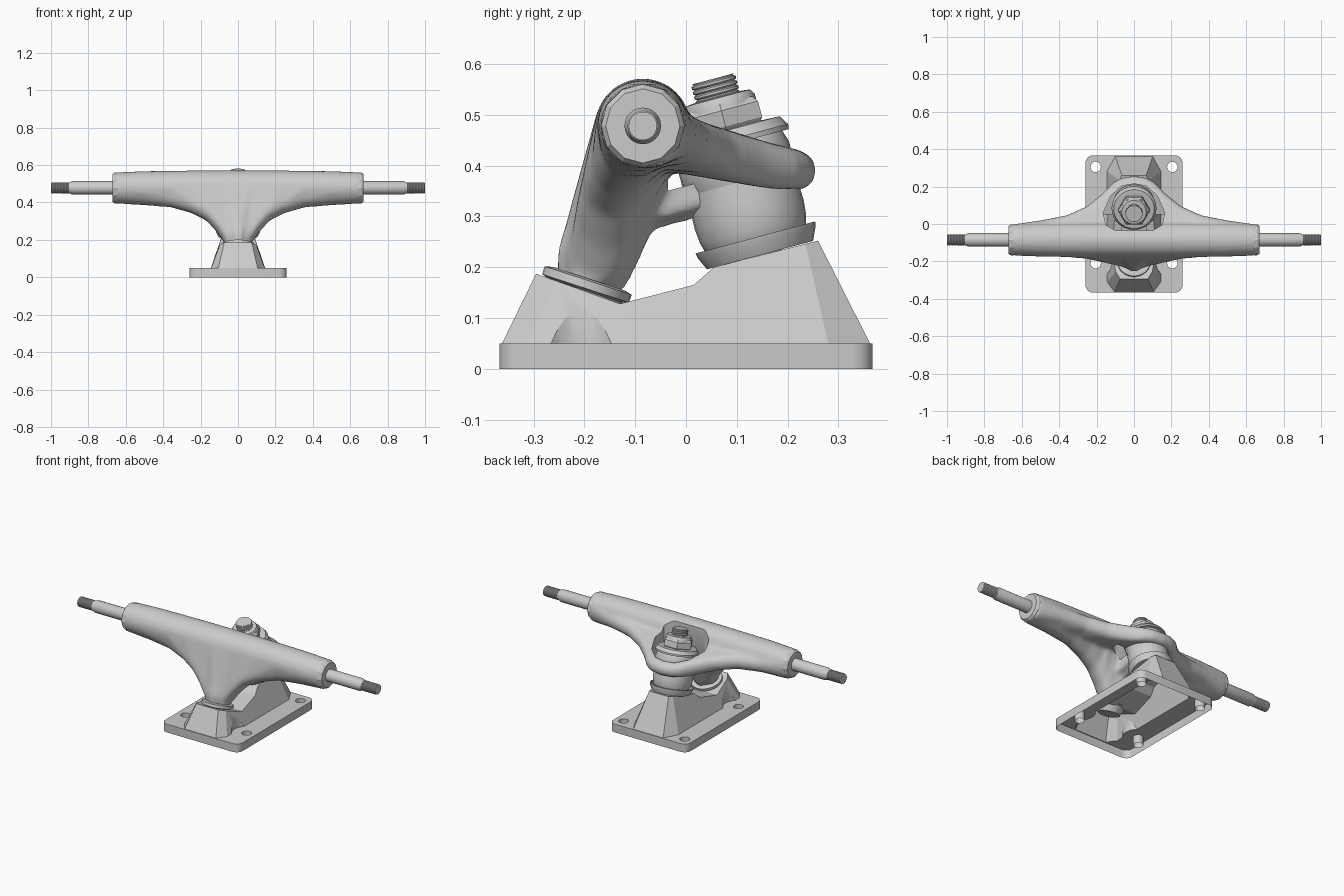
import bpy, bmesh
from math import sin, cos, pi, radians
from mathutils import Vector

if "Cube" in bpy.data.objects:
    bpy.data.objects.remove(bpy.data.objects["Cube"])


def make(name, bm, recalc=True):
    if recalc:
        bmesh.ops.recalc_face_normals(bm, faces=bm.faces)
    me = bpy.data.meshes.new(name)
    bm.to_mesh(me)
    bm.free()
    ob = bpy.data.objects.new(name, me)
    bpy.context.collection.objects.link(ob)
    return ob


def shade(ob, angle=35):
    bpy.ops.object.select_all(action='DESELECT')
    ob.select_set(True)
    bpy.context.view_layer.objects.active = ob
    bpy.ops.object.shade_smooth_by_angle(angle=radians(angle))


def bake(ob):
    bpy.context.view_layer.update()
    dg = bpy.context.evaluated_depsgraph_get()
    me = bpy.data.meshes.new_from_object(ob.evaluated_get(dg))
    ob.modifiers.clear()
    ob.data = me


def cut(ob, cutter):
    cutter.hide_render = True
    m = ob.modifiers.new("cut", 'BOOLEAN')
    m.operation, m.object, m.solver = 'DIFFERENCE', cutter, 'EXACT'
    bake(ob)
    bpy.data.objects.remove(cutter)


def loft(bm, rings):
    vs = [[bm.verts.new(p) for p in r] for r in rings]
    n = len(vs[0])
    for a, b in zip(vs, vs[1:]):
        for i in range(n):
            j = (i + 1) % n
            bm.faces.new((a[i], a[j], b[j], b[i]))
    bm.faces.new(vs[0])
    bm.faces.new(vs[-1])


def lathe(name, profile, origin, axis, segs=28, angle=35):
    """Turn (radius, distance) pairs around an axis."""
    q = Vector((0, 0, 1)).rotation_difference(Vector(axis))
    bm = bmesh.new()
    loft(bm, [[Vector(origin) + q @ Vector((r * cos(2 * pi * i / segs), r * sin(2 * pi * i / segs), t))
               for i in range(segs)] for r, t in profile])
    ob = make(name, bm)
    shade(ob, angle)
    return ob


def thread(r, t0, t1, n):
    s = (t1 - t0) / n
    out = []
    for i in range(n):
        out += [(r, t0 + i * s), (r, t0 + (i + .45) * s), (r * .9, t0 + (i + .7) * s)]
    return out + [(r * .93, t1)]


# ---- baseplate: pedestal body (y base, w base, y top, w top, z top)
stations = [(-.362, .105, -.295, .073, .187), (-.31, .143, -.255, .098, .173),
            (-.13, .145, -.13, .118, .128), (.015, .145, .015, .105, .165),
            (.055, .145, .055, .093, .2), (.28, .145, .235, .078, .246),
            (.362, .10, .26, .065, .252)]
bm = bmesh.new()
loft(bm, [[(-wb, yb, .05), (-wt, yt, zt), (wt, yt, zt), (wb, yb, .05)]
          for yb, wb, yt, wt, zt in stations])
base = make("baseplate", bm)

# bolt clearance scoops
bm = bmesh.new()
for sx in (-1, 1):
    loft(bm, [[(sx * .205 + .085 * cos(i * pi / 16), -.207 + .085 * sin(i * pi / 16), z)
               for i in range(32)] for z in (-.1, .4)])
cut(base, make("scoop_cutter", bm))

# flange with bolt holes, open underneath
bm = bmesh.new()
bm.from_mesh(base.data)
bmesh.ops.delete(bm, geom=[f for f in bm.faces if all(abs(v.co.z - .05) < 1e-4 for v in f.verts)],
                 context='FACES')
rim = [e for e in bm.edges if len(e.link_faces) == 1]


def loop(points):
    vs = [bm.verts.new((x, y, .05)) for x, y in points]
    return [bm.edges.new((vs[i - 1], vs[i])) for i in range(len(vs))]


walls = loop([(sx * .22 + .04 * cos(a0 + k * pi / 8), sy * .327 + .04 * sin(a0 + k * pi / 8))
              for sx, sy, a0 in ((1, 1, 0), (-1, 1, pi / 2), (-1, -1, pi), (1, -1, 1.5 * pi))
              for k in range(5)])
for hx in (-.205, .205):
    for hy in (-.21, .305):
        walls += loop([(hx + .028 * cos(i * pi / 8), hy + .028 * sin(i * pi / 8)) for i in range(16)])
bmesh.ops.triangle_fill(bm, use_beauty=True, edges=rim + walls, normal=(0, 0, 1))
ext = bmesh.ops.extrude_edge_only(bm, edges=walls)
for v in ext['geom']:
    if isinstance(v, bmesh.types.BMVert):
        v.co.z = 0
bmesh.ops.recalc_face_normals(bm, faces=bm.faces)
bm.to_mesh(base.data)
bm.free()
shade(base, 25)

# ---- hanger: convex chunks between discs (x, y, z, r), merged and smoothed
bm = bmesh.new()


def chunk(*discs):
    vs = [bm.verts.new((x, y + r * cos(i * pi / 10), z + r * sin(i * pi / 10)))
          for x, y, z, r in discs for i in range(20)]
    res = bmesh.ops.convex_hull(bm, input=vs)
    junk = {v for k in ('geom_interior', 'geom_unused') for v in res[k]
            if isinstance(v, bmesh.types.BMVert) and not v.link_faces}
    bmesh.ops.delete(bm, geom=list(junk), context='VERTS')


# x, beam radius, front leg disc (y, z, r), rear wing disc (y, z, r)
wing = [(.66, .083, (-.085, .478, .081), (-.083, .478, .08)),
        (.5, .09, (-.09, .463, .078), (-.03, .46, .05)),
        (.36, .092, (-.105, .438, .064), (.0, .45, .047)),
        (.25, .093, (-.125, .405, .062), (.05, .43, .047)),
        (.17, .094, (-.143, .365, .062), (.115, .41, .047)),
        (.11, .094, (-.157, .30, .062), (.18, .395, .043)),
        (.065, .094, (-.172, .23, .058), (.208, .392, .04)),
        (0, .094, (-.177, .21, .077), (.217, .39, .04))]
under = [(-.17, .24, .072), (-.1, .325, .06), (0, .352, .06), (.1, .37, .05)]
for s in (1, -1):
    for (xa, ra, fa, ba), (xb, rb, fb, bb) in zip(wing, wing[1:]):
        xa, xb = s * xa, s * xb
        beam = ((xa, -.085, .478, ra), (xb, -.085, .478, rb))
        chunk(*beam, (xa, *fa), (xb, *fb))
        chunk((xa, -.07, .455, .06), (xb, -.07, .455, .06), (xa, *ba), (xb, *bb))
    # gusset between the pivot neck and the ring
    for a, b in zip(under, under[1:]):
        chunk(*[(x, y, z, r * k) for y, z, r in (a, b) for x, k in ((-.02 * s, 1), (.065 * s, .7))])
    # pivot neck
    chunk((-.02 * s, -.195, .18, .062), (.065 * s, -.195, .18, .03),
          (-.02 * s, -.178, .23, .075), (.07 * s, -.178, .23, .045))
hanger = make("hanger", bm)
m = hanger.modifiers.new("merge", 'REMESH')
m.mode, m.voxel_size = 'VOXEL', .01
m = hanger.modifiers.new("soften", 'SMOOTH')
m.factor, m.iterations = .5, 8
bake(hanger)

# window around the kingpin
half = [(.10, -.035), (.15, -.005), (.165, .06), (.125, .15), (.065, .203)]
outline = half + [(0, .215)] + [(-x, y) for x, y in reversed(half)]
bm = bmesh.new()
loft(bm, [[(x, y, .36 + .268 * y) for x, y in outline], [(x, y, .8) for x, y in outline]])
cut(hanger, make("window_cutter", bm))
shade(hanger, 40)

# ---- axle and faceted hanger ends
for s, side in ((1, "right"), (-1, "left")):
    lathe("axle_" + side, [(.036, .5), (.036, .885), (.03, .9)] + thread(.03, .903, 1, 12),
          (0, -.085, .478), (s, 0, 0), 24)
    lathe("hanger_end_" + side, [(.07, .6), (.083, .645), (.082, .66), (.073, .672)],
          (0, -.085, .478), (s, 0, 0), 12, 20)

# ---- kingpin stack along its tilted axis
tilt = radians(15)
kp, ax = (0, .14, .245), (0, -sin(tilt), cos(tilt))
lathe("lower_washer", [(.06, -.022), (.108, -.022), (.12, .004), (.122, .014), (.114, .014), (.106, -.004)], kp, ax)
lathe("lower_bushing", [(.09, -.01), (.102, .01), (.108, .03), (.111, .06), (.11, .09), (.105, .15)], kp, ax)
lathe("upper_bushing", [(.105, .12), (.113, .15), (.113, .18), (.105, .205), (.095, .222)], kp, ax)
lathe("upper_washer", [(.1, .205), (.119, .203), (.12, .213), (.108, .232), (.06, .234)], kp, ax)
lathe("kingpin_nut", [(.078, .23), (.086, .24), (.086, .272), (.076, .284)], kp, ax, 6, 20)
lathe("nut_collar", [(.072, .27), (.072, .287), (.066, .298), (.05, .3)], kp, ax)
lathe("kingpin", [(.045, -.03), (.045, .295)] + thread(.045, .297, .337, 4), kp, ax)

# ---- pivot cup
lathe("pivot_cup", [(.06, -.05), (.078, -.012), (.09, -.008), (.09, .008), (.075, .012)],
      (0, -.195, .166), (0, .31, .95), 28)
